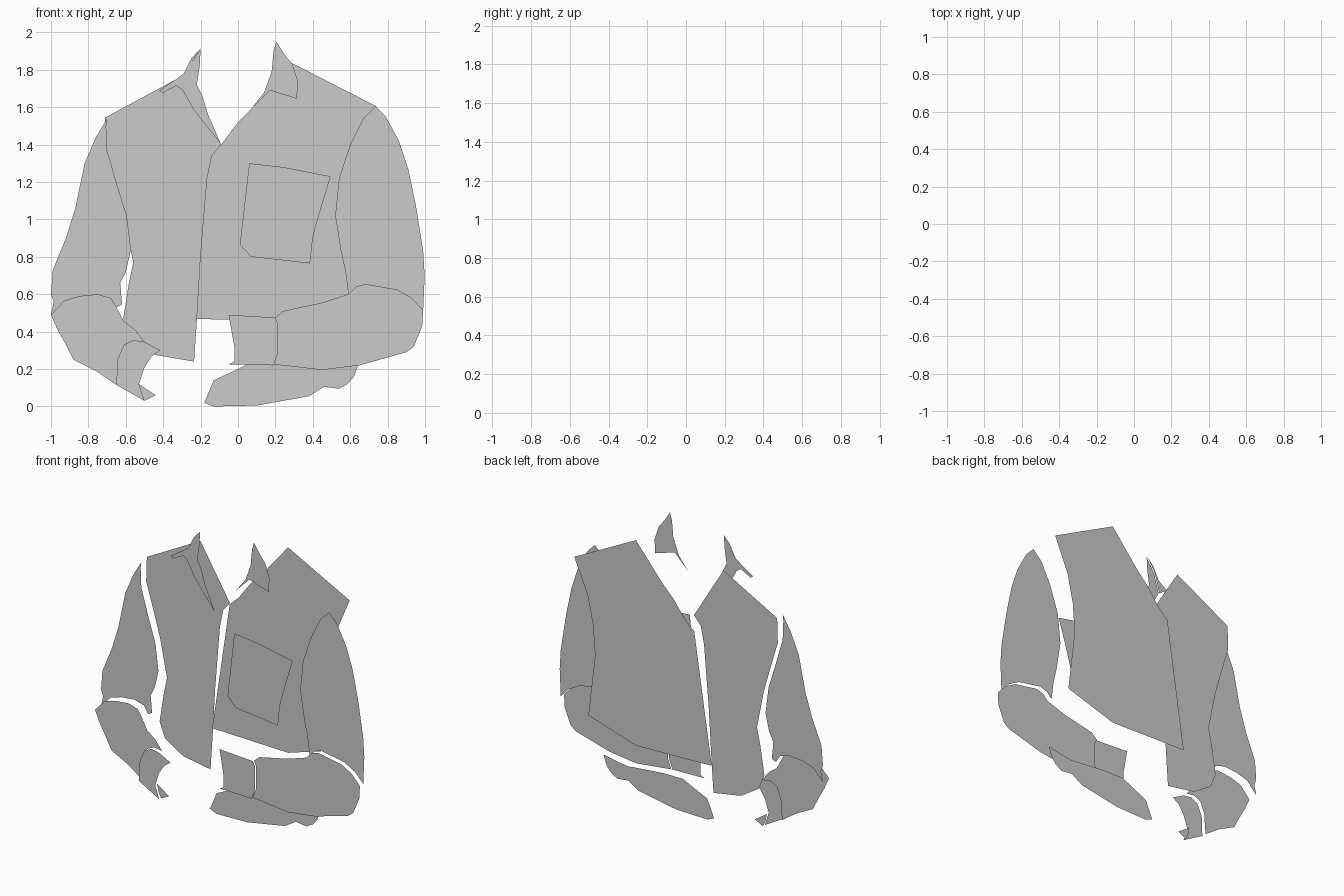
import bpy, bmesh


def panel(name, y, outline):
    """Flat cut-out piece in the XZ plane at depth y, facing the front."""
    bm = bmesh.new()
    face = bm.faces.new([bm.verts.new((x, y, z)) for x, z in outline])
    face.normal_update()
    if face.normal.y > 0:
        face.normal_flip()
    mesh = bpy.data.meshes.new(name)
    bm.to_mesh(mesh)
    bm.free()
    obj = bpy.data.objects.new(name, mesh)
    bpy.context.collection.objects.link(obj)
    return obj


# Torso panels
panel("torso_right", 0.133, [
    (.28, 1.84), (.74, 1.605), (.64, 1.37), (.6, 1.18), (.585, .98), (.635, .565),
    (.28, .455), (-.285, .47), (-.155, 1.34), (-.09, 1.40), (0, 1.52), (.08, 1.6)])
panel("torso_left", 0.043, [
    (-.31, 1.76), (-.71, 1.545), (-.715, 1.38), (-.655, 1.18), (-.61, 1.02), (-.56, .77),
    (-.585, .65), (-.615, .46), (-.575, .36), (-.44, .275), (-.235, .24), (-.22, .46),
    (-.2, .8), (-.165, 1.22), (-.14, 1.34), (-.09, 1.40)])

# Shared elbow seams, outer side to inner side
elbow_right = [(.99, .515), (.93, .58), (.85, .625), (.68, .655), (.63, .64), (.59, .6)]
elbow_left = [(-1, .49), (-.93, .565), (-.85, .59), (-.75, .6), (-.68, .58), (-.65, .53)]

# Upper sleeves
panel("upper_sleeve_right", -0.08, elbow_right + [
    (.575, .72), (.55, .83), (.52, 1.02), (.54, 1.22), (.6, 1.4), (.67, 1.54),
    (.735, 1.605), (.79, 1.55), (.86, 1.42), (.91, 1.27), (.95, 1.08), (.99, .83),
    (.998, .7)])
panel("upper_sleeve_left", -0.03, elbow_left + [
    (-.62, .545), (-.63, .66), (-.6, .72), (-.572, .84), (-.595, 1.02), (-.645, 1.18),
    (-.70, 1.37), (-.705, 1.5), (-.70, 1.54), (-.76, 1.44), (-.82, 1.3), (-.87, 1.06),
    (-.92, .9), (-.99, .73), (-1, .6), (-.985, .56)])

# Right forearm, cuff and the lower sleeve behind it
panel("forearm_right", -0.115, elbow_right + [
    (.45, .555), (.24, .51), (.2, .475), (.215, .44), (.215, .29), (.19, .225),
    (.45, .195), (.65, .22), (.9, .29), (.94, .32), (.985, .43)])
panel("cuff_right", -0.125, [
    (-.05, .49), (.2, .475), (.215, .44), (.215, .29), (.19, .22), (-.05, .225),
    (-.02, .24), (-.02, .32)])
panel("under_sleeve_right", -0.042, [
    (-.18, .02), (-.13, .14), (0, .2), (.05, .225), (.2, .225), (.47, .2), (.645, .23),
    (.62, .16), (.585, .12), (.54, .095), (.46, .105), (.38, .055), (.1, .005), (-.13, 0)])

# Left forearm, cuff and cuff lining
panel("forearm_left", -0.095, elbow_left + [
    (-.61, .455), (-.55, .41), (-.5, .345), (-.56, .355), (-.61, .33), (-.64, .25),
    (-.65, .115), (-.76, .19), (-.88, .25), (-.92, .33), (-.965, .41)])
panel("cuff_left", -0.125, [
    (-.65, .115), (-.645, .25), (-.61, .33), (-.56, .355), (-.5, .345), (-.415, .3),
    (-.46, .27), (-.5, .21), (-.53, .12), (-.5, .03)])
panel("cuff_lining_left", -0.105, [(-.53, .12), (-.44, .06), (-.5, .03), (-.52, .07)])

# Chest pocket
panel("chest_pocket", -0.125, [
    (.06, 1.3), (.24, 1.28), (.495, 1.23), (.42, .98), (.4, .9), (.385, .765),
    (.07, .8), (.01, .865)])

# Collar pieces
panel("collar_right", -0.122, [
    (.205, 1.95), (.25, 1.88), (.29, 1.83), (.32, 1.74), (.315, 1.645), (.17, 1.69),
    (.14, 1.66), (.07, 1.59), (.14, 1.68), (.18, 1.79), (.19, 1.9)])
panel("collar_inner_left", -0.118, [
    (-.2, 1.91), (-.26, 1.82), (-.295, 1.69), (-.24, 1.59), (-.09, 1.40), (-.16, 1.56),
    (-.19, 1.66), (-.22, 1.72), (-.205, 1.82)])
panel("collar_wing_left", -0.112, [
    (-.2, 1.915), (-.25, 1.86), (-.29, 1.78), (-.33, 1.75), (-.42, 1.69), (-.405, 1.675),
    (-.33, 1.715), (-.295, 1.69), (-.26, 1.82)])
